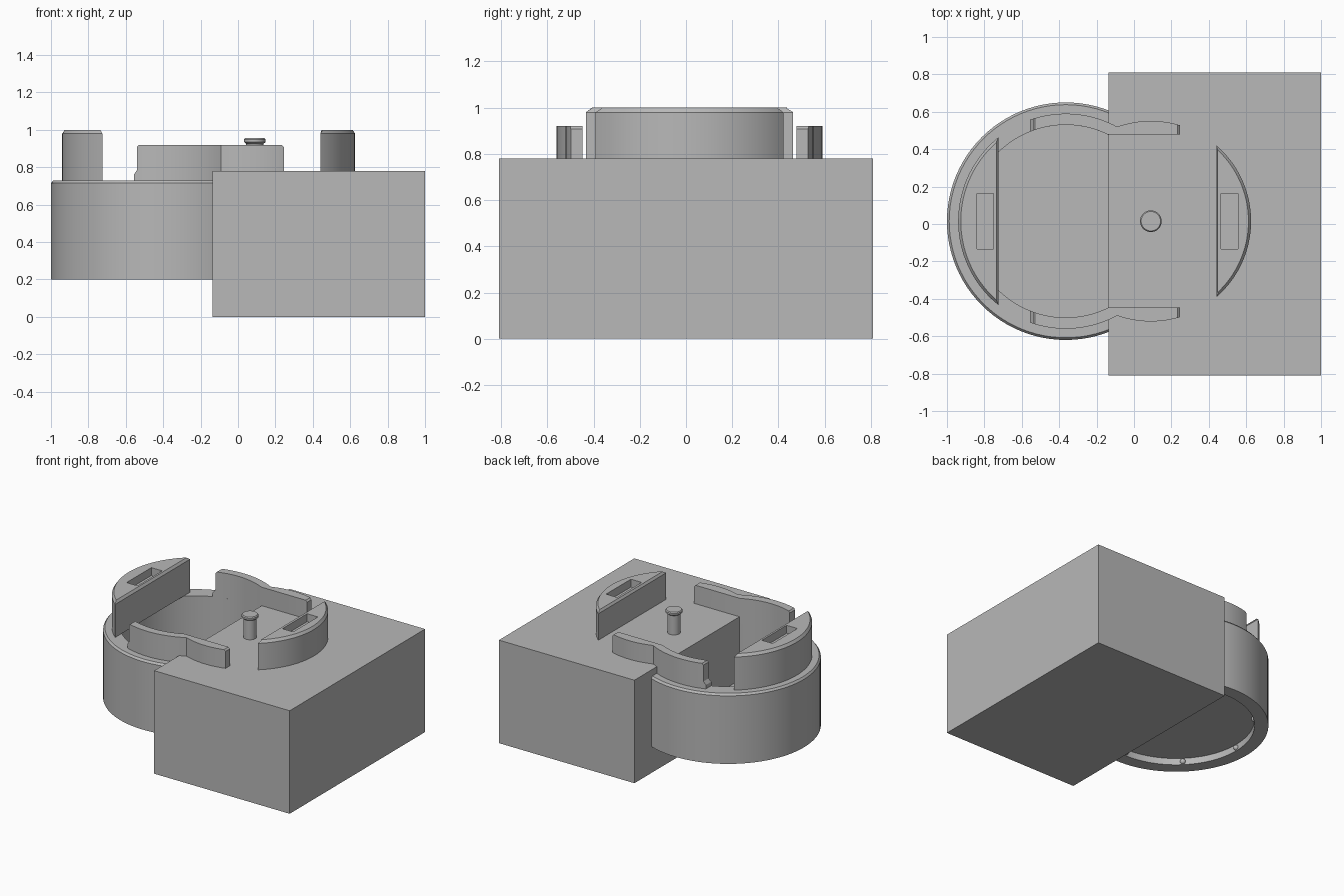
import bpy, bmesh
from math import pi, sin, cos, acos, asin

cube = bpy.data.objects.get("Cube")
if cube:
    bpy.data.objects.remove(cube, do_unlink=True)

grey = bpy.data.materials.new("plain_grey")
grey.use_nodes = True
COLOR = (0.48, 0.48, 0.48, 1)
grey.diffuse_color = COLOR
grey.node_tree.nodes["Principled BSDF"].inputs["Base Color"].default_value = COLOR

MID_Y = 0.015
CUP_X, POST_X = -0.365, 0.09
CUP_R, TAB_R, CAVITY_R, ARC_R = 0.635, 0.575, 0.515, 0.536


def finish(name, bm, material=True):
    bmesh.ops.recalc_face_normals(bm, faces=bm.faces[:])
    mesh = bpy.data.meshes.new(name)
    bm.to_mesh(mesh)
    bm.free()
    obj = bpy.data.objects.new(name, mesh)
    bpy.context.collection.objects.link(obj)
    if material:
        mesh.materials.append(grey)
    return obj


def smooth(obj):
    bpy.ops.object.select_all(action='DESELECT')
    obj.select_set(True)
    bpy.context.view_layer.objects.active = obj
    bpy.ops.object.shade_smooth_by_angle(angle=pi / 7)


def prism(name, points, offset, chamfer=0, drop=0, material=True):
    """Sweep a flat polygon along offset, with an optional chamfered top."""
    bm = bmesh.new()
    base = bm.faces.new([bm.verts.new(p) for p in points])
    top = bmesh.ops.extrude_face_region(bm, geom=[base], use_keep_orig=True)["geom"]
    rim = [g for g in top if isinstance(g, bmesh.types.BMVert)]
    cap = [g for g in top if isinstance(g, bmesh.types.BMFace)]
    bmesh.ops.translate(bm, verts=rim, vec=offset)
    bmesh.ops.recalc_face_normals(bm, faces=bm.faces[:])
    if chamfer:
        bmesh.ops.inset_region(bm, faces=cap, thickness=chamfer, use_even_offset=True)
        inner = set(cap[0].verts)
        for v in bm.verts:
            if v not in inner and v.co.z > points[0][2] + 0.01:
                v.co.z -= drop
    return finish(name, bm, material)


def box(name, low, high, material=True):
    (x0, y0, z0), (x1, y1, z1) = low, high
    pts = [(x0, y0, z0), (x1, y0, z0), (x1, y1, z0), (x0, y1, z0)]
    return prism(name, pts, (0, 0, z1 - z0), material=material)


def lathe(name, profile, x, steps):
    bm = bmesh.new()
    verts = [bm.verts.new((x + r, MID_Y, z)) for r, z in profile]
    edges = [bm.edges.new(pair) for pair in zip(verts, verts[1:])]
    bmesh.ops.spin(bm, geom=verts + edges, cent=(x, MID_Y, 0), axis=(0, 0, 1),
                   angle=2 * pi, steps=steps)
    bmesh.ops.remove_doubles(bm, verts=bm.verts[:], dist=0.0001)
    obj = finish(name, bm)
    smooth(obj)
    return obj


def boolean(obj, cutter, operation):
    mod = obj.modifiers.new("cut", 'BOOLEAN')
    mod.object, mod.operation, mod.solver = cutter, operation, 'EXACT'
    bpy.context.view_layer.objects.active = obj
    bpy.ops.object.modifier_apply(modifier=mod.name)
    bpy.data.objects.remove(cutter, do_unlink=True)


def arc(x, r, a0, a1, z, side=1, n=24):
    angles = [a0 + (a1 - a0) * i / n for i in range(n + 1)]
    return [(x + r * cos(a), MID_Y + side * r * sin(a), z) for a in angles]


# Main block
box("main_block", (-0.135, -0.81, 0), (1, 0.81, 0.78))

# Round cup, open on top, with a shallow recess underneath
lathe("round_cup", [(0, 0.25), (0.54, 0.25), (0.54, 0.2), (CUP_R, 0.2),
                    (CUP_R, 0.715), (CUP_R - 0.012, 0.73), (CAVITY_R, 0.73),
                    (CAVITY_R, 0.3), (0, 0.3)], CUP_X, 96)

# Small round bumps on the recess wall
for i in range(5):
    a = pi / 2 + i * pi / 4
    bm = bmesh.new()
    bmesh.ops.create_uvsphere(bm, u_segments=16, v_segments=8, radius=0.02)
    bmesh.ops.translate(bm, verts=bm.verts[:],
                        vec=(CUP_X + 0.54 * cos(a), MID_Y + 0.54 * sin(a), 0.225))
    smooth(finish(f"recess_bump_{i + 1}", bm))

# Centre post with a wider cap
lathe("centre_post", [(0, 0.77), (0.046, 0.77), (0.046, 0.925), (0.058, 0.935),
                      (0.058, 0.948), (0.052, 0.955), (0, 0.955)], POST_X, 32)


# Tall slotted tabs, each a segment of a circle
def tab(name, x, r, chord, middle, base, slot):
    half = acos(abs(chord - x) / r)
    pts = arc(x, r, middle - half, middle + half, base, n=40)
    obj = prism(name, pts, (0, 0, 1 - base), chamfer=0.014, drop=0.02)
    cutter = box("slot_cutter", (slot, MID_Y - 0.148, 0.94),
                 (slot + 0.09, MID_Y + 0.148, 1.1), material=False)
    boolean(obj, cutter, 'DIFFERENCE')
    smooth(obj)


tab("cup_tab", CUP_X, TAB_R, -0.725, pi, 0.73, -0.84)
tab("block_tab", POST_X, ARC_R, 0.44, 0, 0.78, 0.465)

# Curved side walls: plan shape trimmed by the stepped end outline
OUTLINE = [(-0.557, 0.725), (-0.557, 0.76), (-0.54, 0.785), (-0.54, 0.908), (-0.53, 0.92),
           (0.233, 0.92), (0.245, 0.908), (0.245, 0.725)]
for name, side in (("front_side_wall", -1), ("back_side_wall", 1)):
    meet, end, inner = -0.09, 0.3, 0.4625
    outer_cup = arc(CUP_X, TAB_R, acos(-0.3 / TAB_R), acos((meet - CUP_X) / TAB_R), 0.7, side)
    outer_post = arc(POST_X, ARC_R, acos((meet - POST_X) / ARC_R),
                     acos((end - POST_X) / ARC_R), 0.7, side)
    inside = arc(CUP_X, CAVITY_R, asin(inner / CAVITY_R), acos(-0.3 / CAVITY_R), 0.7, side)
    plan = outer_cup + outer_post[1:] + [(end, MID_Y + side * inner, 0.7)] + inside
    wall = prism(name, plan, (0, 0, 0.3))
    cutter = prism("end_cutter", [(x, -1, z) for x, z in OUTLINE], (0, 2, 0), material=False)
    boolean(wall, cutter, 'INTERSECT')
    smooth(wall)
